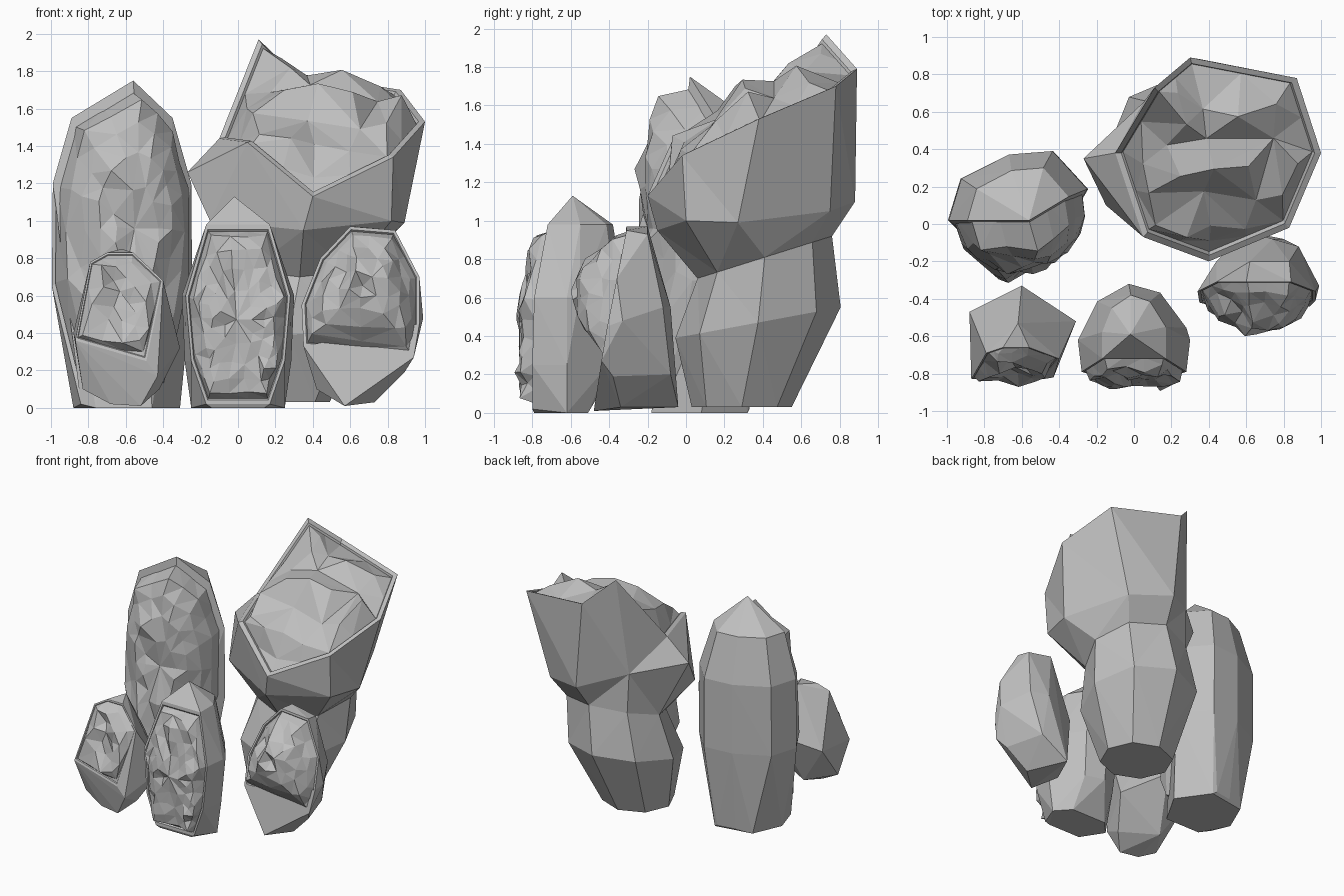
import bpy, bmesh, math, random
from mathutils import Vector, geometry

random.seed(4)
if "Cube" in bpy.data.objects:
    bpy.data.objects.remove(bpy.data.objects["Cube"])

stone = bpy.data.materials.new("grey_stone")
stone.use_nodes = True
GREY = (0.52, 0.52, 0.52, 1)
stone.diffuse_color = GREY
stone.node_tree.nodes["Principled BSDF"].inputs["Base Color"].default_value = GREY


def finish(name, bm):
    bmesh.ops.recalc_face_normals(bm, faces=bm.faces)
    mesh = bpy.data.meshes.new(name)
    bm.to_mesh(mesh)
    bm.free()
    mesh.materials.append(stone)
    obj = bpy.data.objects.new(name, mesh)
    bpy.context.collection.objects.link(obj)


def shell(name, rim, body):
    """Faceted hull, left open where every corner lies on the rim."""
    bm = bmesh.new()
    rim_verts = [bm.verts.new(p) for p in rim]
    for p in body:
        bm.verts.new(p)
    bmesh.ops.convex_hull(bm, input=bm.verts[:])
    opening = [f for f in bm.faces if all(v in rim_verts for v in f.verts)]
    bmesh.ops.delete(bm, geom=opening, context='FACES')
    bmesh.ops.delete(bm, geom=[v for v in bm.verts if not v.link_faces], context='VERTS')
    finish(name, bm)


def bridge(bm, low, high):
    n = len(low)
    return [bm.faces.new((low[i], low[(i + 1) % n], high[(i + 1) % n], high[i]))
            for i in range(n)]


def loft(name, rings):
    """Stack of equal rings, closed at the first and open at the last."""
    bm = bmesh.new()
    verts = [[bm.verts.new(p) for p in ring] for ring in rings]
    bm.faces.new(verts[0])
    for low, high in zip(verts, verts[1:]):
        bridge(bm, low, high)
    bmesh.ops.triangulate(bm, faces=bm.faces[:])
    finish(name, bm)


DOME = [(1, 0), (.95, 0), (.93, -.12), (.87, .5), (.72, .78), (.52, .93), (.3, 1)]
CONE = [(1, 0), (.95, 0), (.93, -.05), (.83, .25), (.64, .55), (.42, .82), (.22, 1)]
FIELD = [(1, 0), (.94, 0), (.92, -.1), (.78, .5), (.56, .75), (.32, .95)]


def crystal_bed(name, rim, body, bulge, rough, cuts, profile):
    """Flat lip, narrow groove and rough mound filling the rim."""
    rim = [Vector(p) for p in rim]
    centre = sum(rim, Vector()) / len(rim)
    out = geometry.normal(rim)
    if out.dot(centre - sum((Vector(p) for p in body), Vector()) / len(body)) < 0:
        out.negate()
    loop = [a.lerp(b, i / cuts) for a, b in zip(rim, rim[1:] + rim[:1]) for i in range(cuts)]
    bm = bmesh.new()
    rings = [[bm.verts.new(centre.lerp(p, scale) + out * height * bulge) for p in loop]
             for scale, height in profile]
    for low, high in zip(rings, rings[1:]):
        bridge(bm, low, high)
    tip = bm.verts.new(centre + out * bulge)
    for a, b in zip(rings[-1], rings[-1][1:] + rings[-1][:1]):
        bm.faces.new((a, b, tip))
    # merge crowded points so the facets stay even, then roughen them
    fixed = set(v for ring in rings[:3] for v in ring)
    inner = [v for v in bm.verts if v not in fixed]
    bmesh.ops.remove_doubles(bm, verts=inner, dist=rough * 2)
    for v in bm.verts:
        if v not in fixed:
            v.co += out * random.uniform(-rough, rough)
            v.co += Vector([random.uniform(-rough, rough) * .4 for _ in range(3)])
        v.co.z = max(v.co.z, 0)
    bmesh.ops.triangulate(bm, faces=bm.faces[:])
    finish(name, bm)


def geode(name, rim, body, bulge, rough, cuts=3, profile=DOME):
    shell(name + "_shell", rim, body)
    crystal_bed(name + "_crystals", rim, body, bulge, rough, cuts, profile)


def column(cx, levels, section):
    """Half column: the front corners of each level form the rim."""
    left, right, body = [], [], []
    for z, half, front, depth in levels:
        pts = [(cx + half * u, front + depth * v, z) for u, v in section]
        left.append(pts[0])
        right.append(pts[-1])
        body += pts[1:-1]
    return left, right, body


# Tall geode at the back, its foot reaching forward
left, right, body = column(-.62, [
    (.02, .22, -.13, .46), (.65, .375, .02, .37), (1.2, .37, .02, .37), (1.55, .27, .02, .28)],
    [(-1, 0), (-.82, .6), (-.13, .95), (.5, 1), (1, .45)])
body += [(-.88, .04, 0), (-.31, .08, 0), (-.76, -.18, 0), (-.46, -.18, 0),
         (-.78, .27, 0), (-.48, .32, 0)]
geode("tall_geode", left + [(-.56, .02, 1.75)] + right[::-1], body, .3, .03, 2)

# Middle geode at the front, with a narrow foot
left, right, body = column(0, [
    (.02, .17, -.8, .3), (.25, .25, -.8, .44), (.6, .28, -.79, .47), (.98, .17, -.72, .34)],
    [(-1, 0), (-1, .42), (-.7, .8), (-.1, 1), (.5, .9), (1, .5), (1, 0)])
for side in (-1, 1):
    body += [(side * x, -.62, z) for x, z in [(.25, 0), (.285, .25), (.3, .6)]]
    body += [(side * .14, -.79, 0), (side * .15, -.51, 0)]
geode("middle_geode", left + right[::-1], body + [(-.02, -.59, 1.13)], .085, .025)

# Small geode at the front
geode("small_geode",
      [(-.79, -.69, .78), (-.7, -.66, .83), (-.56, -.66, .83), (-.4, -.72, .68),
       (-.49, -.83, .25), (-.87, -.83, .36)],
      [(-.62, -.53, .85), (-.6, -.33, .5), (-.88, -.47, .4), (-.31, -.52, .32),
       (-.43, -.82, .17), (-.83, -.74, .1), (-.52, -.78, .01), (-.68, -.76, .02),
       (-.42, -.68, .1), (-.68, -.52, .1)], .04, .03)

# Round geode on the right
geode("round_geode",
      [(.35, -.42, .33), (.34, -.36, .55), (.44, -.31, .8), (.6, -.31, .97), (.84, -.31, .95),
       (.97, -.36, .7), (.97, -.41, .45), (.94, -.44, .27)],
      [(.74, -.08, .55), (.88, -.12, .55), (.44, -.2, .5), (.99, -.33, .48), (.62, -.2, .97),
       (.83, -.2, .93), (.6, -.04, .03), (.57, -.48, .01), (.73, -.34, .03),
       (.42, -.36, .1), (.89, -.38, .19), (.8, -.08, .2)], .2, .03, 2, CONE)


def ring(cx, cy, rx, ry, z, slope):
    """Eight points starting at the front."""
    steps = [math.tau * (i / 8 - .25) for i in range(8)]
    return [(cx + rx * math.cos(a), cy + ry * math.sin(a), z + slope * math.sin(a))
            for a in steps]


# Large geode: foot, pinched waist and leaning head
foot = [ring(.22, .29, .27, .26, .03, 0), ring(.27, .375, .42, .43, .47, .08),
        ring(.33, .41, .38, .35, .81, .11)]
head = [(.35, -.15, .95), (.82, 0, 1), (.89, .27, .99), (.68, .75, 1.05),
        (.36, .88, 1.1), (.05, .65, 1.2), (-.27, .35, 1.26), (-.15, .1, 1)]
head_rim = [(.4, -.2, 1.13), (.83, -.02, 1.34), (1, .38, 1.53), (.87, .78, 1.7),
            (.3, .89, 1.79), (.11, .73, 1.97), (-.1, .38, 1.44), (.05, -.07, 1.42)]
loft("large_geode_shell", foot + [head, head_rim])
crystal_bed("large_geode_crystals", head_rim, head, .16, .075, 2, FIELD)
